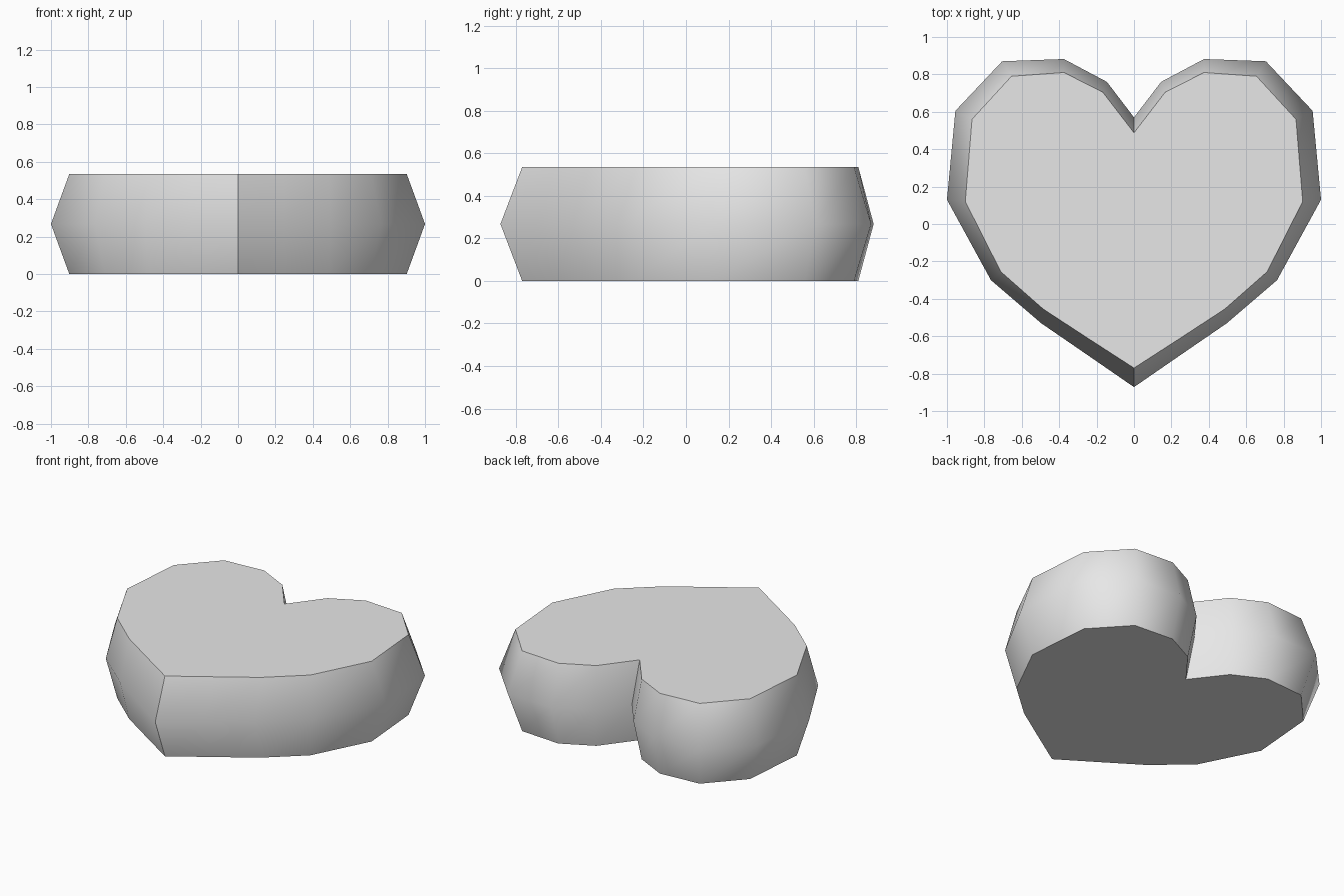
import bpy, bmesh, math

if "Cube" in bpy.data.objects:
    bpy.data.objects.remove(bpy.data.objects["Cube"])

# Right half of each outline, from the bottom tip round to the notch
MID = [(0, -.872), (.245, -.703), (.497, -.53), (.765, -.30), (1, .13),
       (.955, .605), (.705, .87), (.375, .882), (.145, .76), (0, .57)]
CAP = [(0, -.77), (.243, -.613), (.485, -.455), (.712, -.255), (.902, .12),
       (.866, .56), (.655, .79), (.375, .81), (.167, .705), (0, .488)]
HEIGHT = .535


def full(half):
    """Mirror a half outline into a closed loop."""
    return half + [(-x, y) for x, y in half[-2:0:-1]]


# Heart body: three stacked rings, widest at mid height
bm = bmesh.new()
rings = [[bm.verts.new((x, y, z)) for x, y in full(half)]
         for half, z in ((CAP, 0), (MID, HEIGHT / 2), (CAP, HEIGHT))]
n = len(rings[0])
for low, high in zip(rings, rings[1:]):
    for i in range(n):
        j = (i + 1) % n
        bm.faces.new((low[i], low[j], high[j], high[i]))
bm.faces.new(rings[0][::-1])
bm.faces.new(rings[2])
bmesh.ops.recalc_face_normals(bm, faces=bm.faces)
mesh = bpy.data.meshes.new("heart")
bm.to_mesh(mesh)
bm.free()

heart = bpy.data.objects.new("heart", mesh)
bpy.context.collection.objects.link(heart)

# Plain light grey
grey = bpy.data.materials.new("light_grey")
grey.diffuse_color = (.8, .8, .8, 1)
grey.use_nodes = True
grey.node_tree.nodes["Principled BSDF"].inputs["Base Color"].default_value = grey.diffuse_color
mesh.materials.append(grey)

# Rounded sides, with crisp cap rims, tip and notch
bpy.context.view_layer.objects.active = heart
heart.select_set(True)
bpy.ops.object.shade_smooth_by_angle(angle=math.radians(50))
